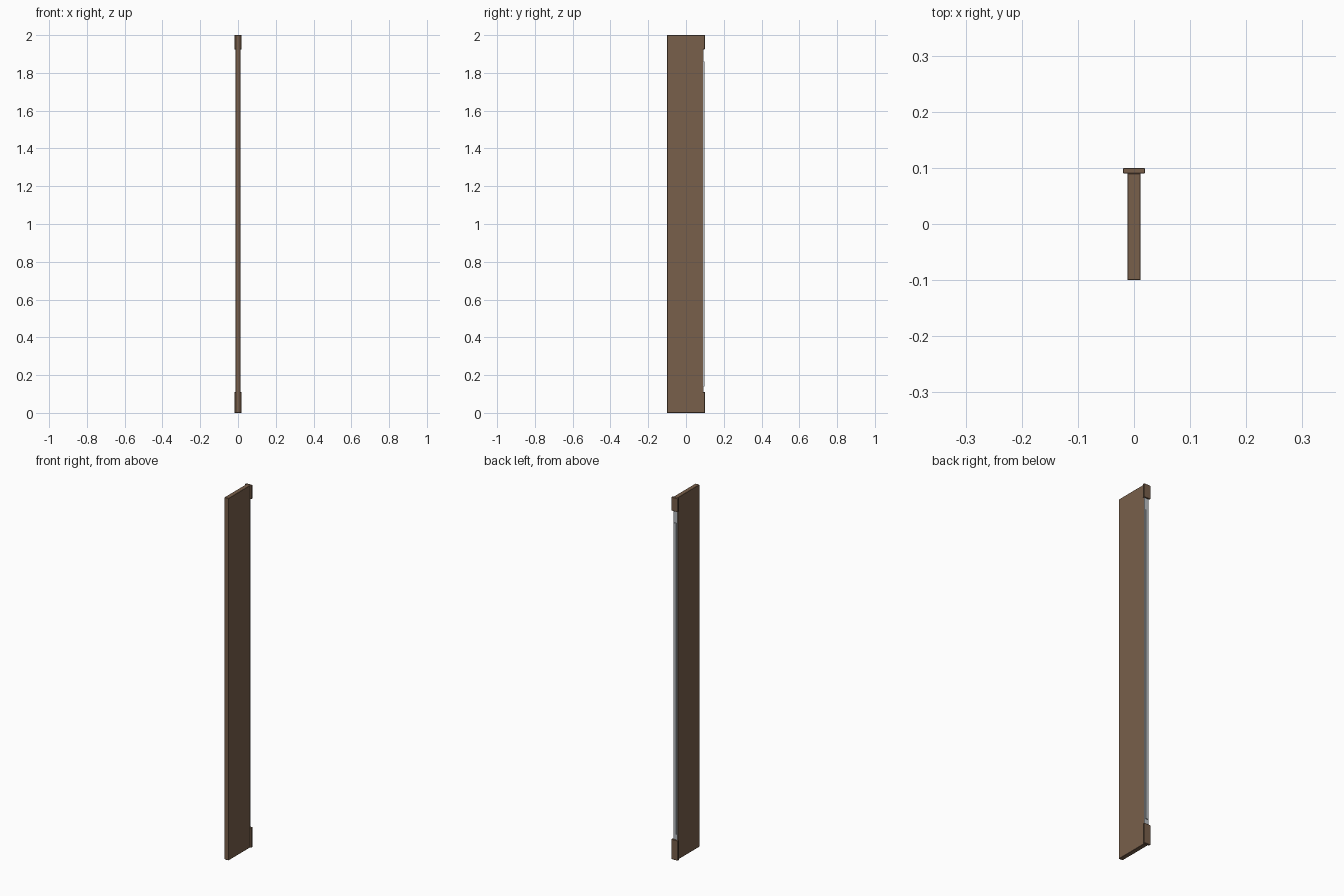
import bpy

if "Cube" in bpy.data.objects:
    bpy.data.objects.remove(bpy.data.objects["Cube"])


def material(name, color):
    m = bpy.data.materials.new(name)
    m.diffuse_color = color
    m.use_nodes = True
    m.node_tree.nodes["Principled BSDF"].inputs["Base Color"].default_value = m.diffuse_color
    return m


wood = material("brown_wood", (0.19, 0.115, 0.07, 1))
metal = material("grey_metal", (0.5, 0.53, 0.56, 1))


def box(name, lo, hi, mat, bevel=0.0):
    """Box between two corners, optionally with softened edges."""
    bpy.ops.mesh.primitive_cube_add(
        size=1, location=[(a + b) / 2 for a, b in zip(lo, hi)])
    ob = bpy.context.object
    ob.name = name
    ob.scale = [b - a for a, b in zip(lo, hi)]
    bpy.ops.object.transform_apply(location=False, rotation=False, scale=True)
    ob.data.materials.append(mat)
    if bevel:
        mod = ob.modifiers.new("soft_edges", "BEVEL")
        mod.width = bevel
        mod.segments = 1
    return ob


# Tall thin board
box("board", (-0.012, -0.1, 0), (0.012, 0.09, 2), wood, 0.001)

# Wider end caps on the back edge
for name, z0, z1 in (("bottom_cap", 0, 0.11), ("top_cap", 1.925, 2)):
    box(name, (-0.0195, 0.09, z0), (0.0195, 0.1, z1), wood, 0.001)

# Metal backing plate between the caps, with a raised rail on it
box("back_plate", (-0.012, 0.09, 0.11), (0.012, 0.093, 1.925), metal)
box("raised_rail", (-0.007, 0.093, 0.14), (0.007, 0.097, 1.86), metal)
